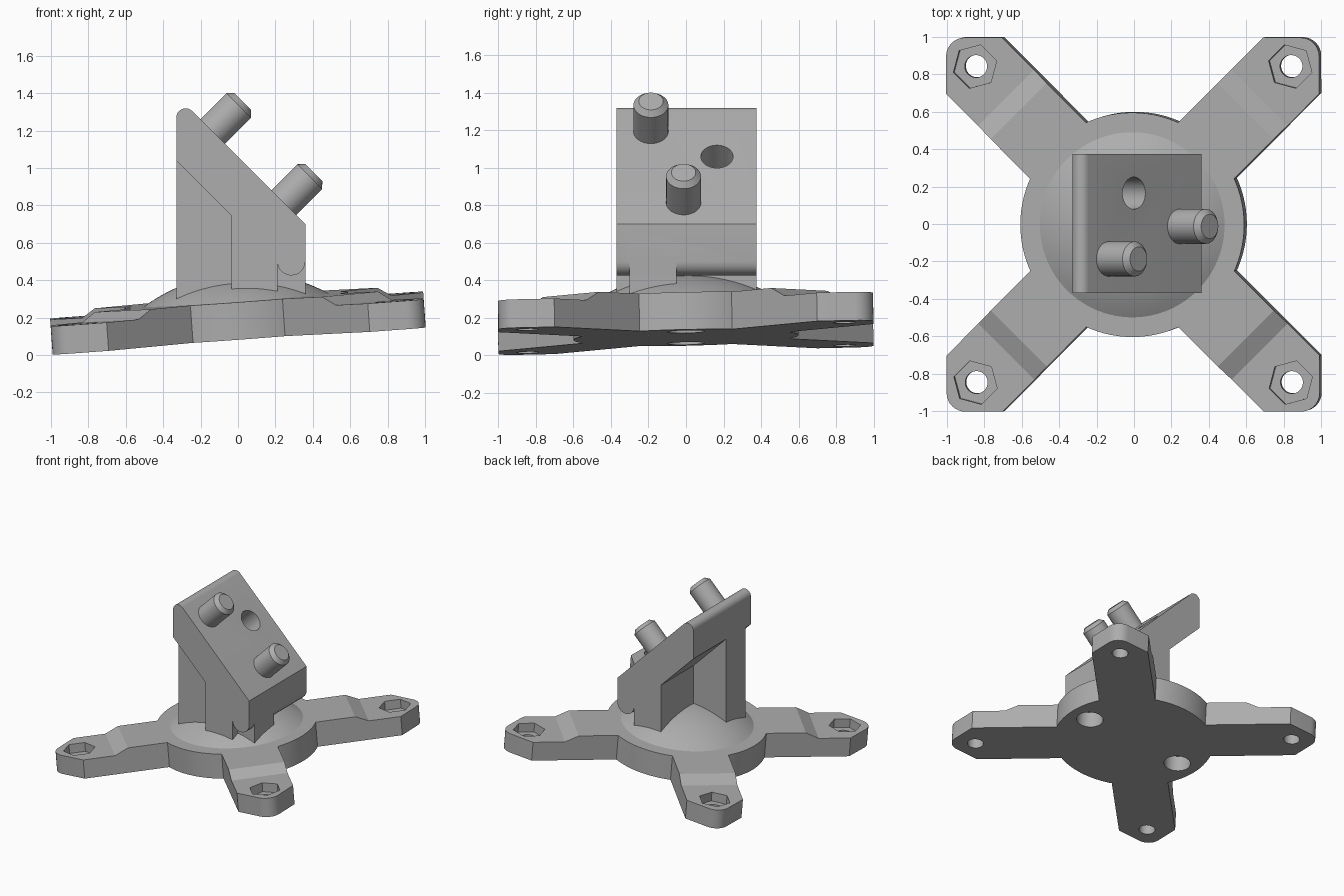
import bpy, bmesh
from math import sin, cos, pi, radians, sqrt
from mathutils import Matrix, Vector

if "Cube" in bpy.data.objects:
    bpy.data.objects.remove(bpy.data.objects["Cube"], do_unlink=True)

grey = bpy.data.materials.new("plain grey")
grey.use_nodes = True
COLOUR = (0.42, 0.42, 0.42, 1)
grey.diffuse_color = COLOUR
grey.node_tree.nodes["Principled BSDF"].inputs["Base Color"].default_value = COLOUR


def finish(name, bm, matrix):
    bmesh.ops.recalc_face_normals(bm, faces=bm.faces)
    mesh = bpy.data.meshes.new(name)
    bm.to_mesh(mesh)
    bm.free()
    mesh.materials.append(grey)
    mesh.transform(matrix)
    obj = bpy.data.objects.new(name, mesh)
    bpy.context.collection.objects.link(obj)
    return obj


def lathe(name, profile, sides=48, matrix=Matrix()):
    """Turn (radius, height) points, which begin and end on the axis, about z."""
    bm = bmesh.new()
    verts = [bm.verts.new((r, 0, z)) for r, z in profile]
    edges = [bm.edges.new(pair) for pair in zip(verts, verts[1:])]
    bmesh.ops.spin(bm, geom=verts + edges, cent=(0, 0, 0), axis=(0, 0, 1),
                   angle=2 * pi, steps=sides)
    bmesh.ops.remove_doubles(bm, verts=bm.verts, dist=1e-5)
    return finish(name, bm, matrix)


def rod(name, r, z0, z1, sides=48, matrix=Matrix()):
    return lathe(name, [(0, z0), (r, z0), (r, z1), (0, z1)], sides, matrix)


def extrude(name, profile, y0, y1, matrix=Matrix()):
    """Extrude an (x, z) outline along y."""
    bm = bmesh.new()
    face = bm.faces.new([bm.verts.new((x, y0, z)) for x, z in profile])
    new = bmesh.ops.extrude_face_region(bm, geom=[face])["geom"]
    bmesh.ops.translate(bm, vec=(0, y1 - y0, 0),
                        verts=[v for v in new if isinstance(v, bmesh.types.BMVert)])
    return finish(name, bm, matrix)


def arc(x, z, r, a0, a1, n=10):
    angles = [radians(a0 + (a1 - a0) * i / n) for i in range(n + 1)]
    return [(x + r * cos(a), z + r * sin(a)) for a in angles]


def combine(target, tool, operation):
    mod = target.modifiers.new("combine", "BOOLEAN")
    mod.operation = operation
    mod.solver = "EXACT"
    mod.object = tool
    bpy.context.view_layer.objects.active = target
    bpy.ops.object.modifier_apply(modifier=mod.name)
    bpy.data.objects.remove(tool, do_unlink=True)


# Base: a disc with four stepped arms, trimmed by a rounded square
T = 0.2
base = rod("base_plate", 0.6, 0, T, 96)
half = 0.3 / sqrt(2)
arm_side = [(0, 0), (1.5, 0), (1.5, 0.152), (0.96, 0.152), (0.86, T), (0, T)]
turns = [Matrix.Rotation(radians(45 + 90 * i), 4, "Z") for i in range(4)]
for turn in turns:
    combine(base, extrude("arm", arm_side, -half, half, turn), "UNION")

bm = bmesh.new()
bmesh.ops.create_cube(bm, size=2)
corners = [e for e in bm.edges if abs(e.verts[0].co.z - e.verts[1].co.z) > 1]
bmesh.ops.bevel(bm, geom=corners, offset=0.1, segments=8, profile=0.5, affect="EDGES")
combine(base, finish("trim", bm, Matrix()), "INTERSECT")

# Bolt holes with hexagonal nut pockets
for turn in turns:
    place = turn @ Matrix.Translation((0.845 * sqrt(2), 0, 0))
    combine(base, rod("bolt_hole", 0.06, -0.1, 0.3, 32, place), "DIFFERENCE")
    combine(base, rod("nut_pocket", 0.12, 0.08, 0.3, 6, place), "DIFFERENCE")

# Blind sockets in the underside
for x in (-0.43, 0.43):
    place = Matrix.Translation((x, 0, 0))
    combine(base, rod("socket", 0.1, -0.1, 0.13, 40, place), "DIFFERENCE")

# Shallow dome on the disc
R, rim = 0.93, 0.495
drop = sqrt(R * R - rim * rim)
cap = [(0, T - 0.03), (rim, T - 0.03)]
cap += [(rim * k / 14, T + sqrt(R * R - (rim * k / 14) ** 2) - drop)
        for k in range(14, -1, -1)]
dome = lathe("dome", cap, 96)

# The base and dome lean slightly
lean = (Matrix.Translation((0.005, 0, 0.095)) @ Matrix.Rotation(-0.0725, 4, "Y")
        @ Matrix.Rotation(0.022, 4, "X"))
for obj in (base, dome):
    obj.data.transform(lean)

# Sloped block with rounded ends, and the post below it
outline = arc(-0.28, 1.269, 0.05, 45, 180)
outline += [(-0.33, 1.04), (-0.035, 0.745), (-0.035, 0.25), (0.21, 0.25)]
outline += arc(0.285, 0.5, 0.075, 180, 360) + [(0.36, 0.70)]
block = extrude("sloped_block", outline, -0.37, 0.375)
post = [(-0.33, 0.27), (0.36, 0.27), (0.36, 0.6), (0.1, 0.7), (-0.33, 1.04 + 0.05)]
combine(block, extrude("post", post, -0.30, -0.05), "UNION")


def on_slope(x, y):
    return Matrix.Translation((x, y, 1.06 - x)) @ Matrix.Rotation(pi / 4, 4, "Y")


# Empty peg hole and two chamfered pegs, square to the slope
combine(block, rod("peg_hole", 0.086, -0.2, 0.1, 40, on_slope(0, 0.165)), "DIFFERENCE")
peg = [(0, -0.1), (0.093, -0.1), (0.093, 0.197), (0.065, 0.226), (0, 0.226)]
parts = [base, dome, block,
         lathe("upper_peg", peg, 48, on_slope(-0.135, -0.187)),
         lathe("lower_peg", peg, 48, on_slope(0.245, -0.013))]

bpy.ops.object.select_all(action="DESELECT")
for obj in parts:
    obj.select_set(True)
bpy.context.view_layer.objects.active = base
bpy.ops.object.shade_smooth_by_angle(angle=radians(25))
